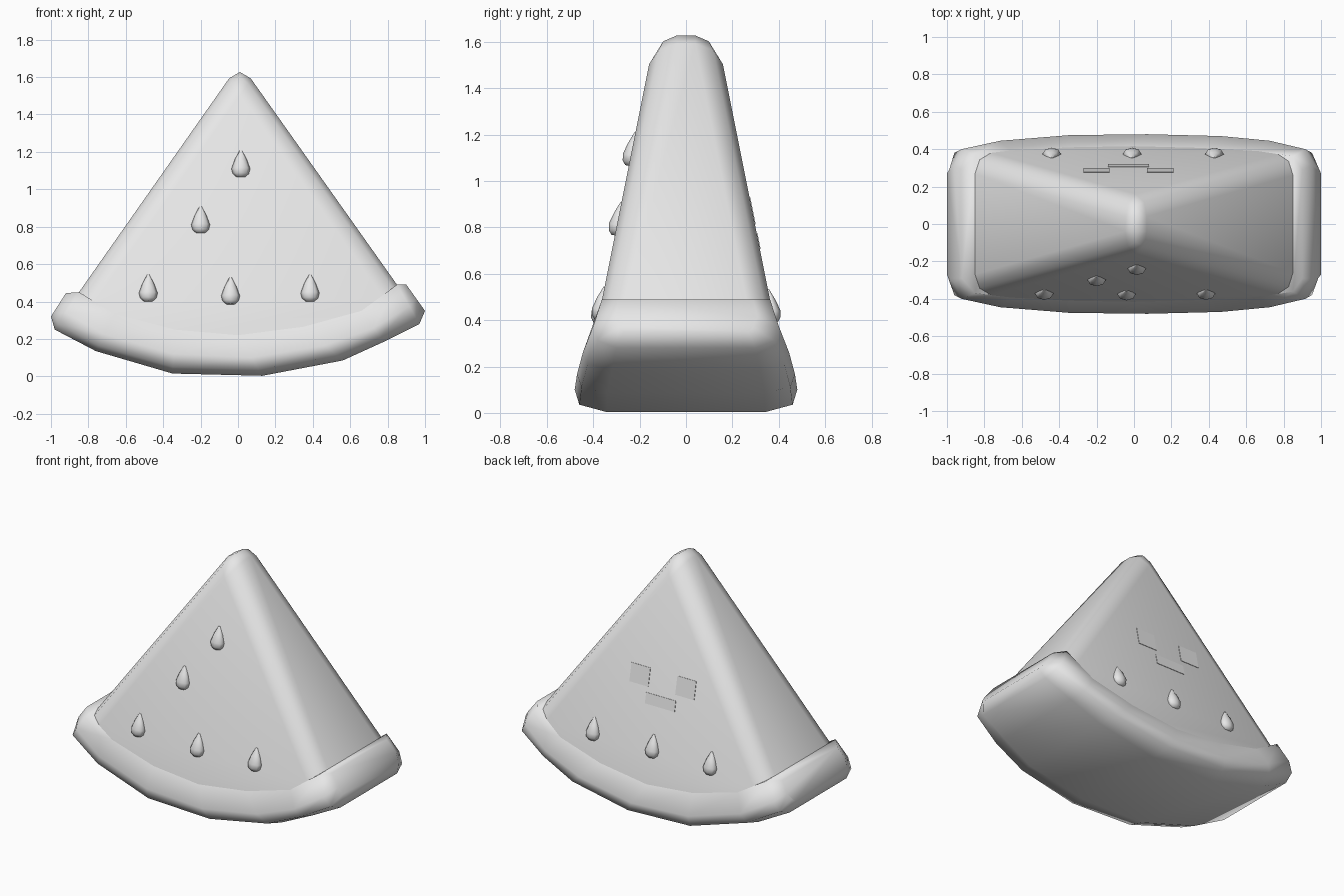
import bpy, bmesh, math
from mathutils import Matrix, Vector

cube = bpy.data.objects.get("Cube")
if cube:
    bpy.data.objects.remove(cube, do_unlink=True)

grey = bpy.data.materials.new("light_grey")
grey.use_nodes = True
grey.diffuse_color = (0.8, 0.8, 0.8, 1)
grey.node_tree.nodes["Principled BSDF"].inputs["Base Color"].default_value = (0.8, 0.8, 0.8, 1)


def half_depth(z):
    """Half thickness of the tapering wedge at height z."""
    return 0.16 + 0.2 * (1.5 - z)


def finish(name, bm, angle=60):
    bmesh.ops.recalc_face_normals(bm, faces=bm.faces)
    mesh = bpy.data.meshes.new(name)
    bm.to_mesh(mesh)
    bm.free()
    mesh.materials.append(grey)
    obj = bpy.data.objects.new(name, mesh)
    bpy.context.collection.objects.link(obj)
    bpy.ops.object.select_all(action='DESELECT')
    obj.select_set(True)
    bpy.context.view_layer.objects.active = obj
    bpy.ops.object.shade_smooth_by_angle(angle=math.radians(angle))
    return obj


def loft(bm, rings):
    """Skin closed rings of points and cap both ends."""
    loops = [[bm.verts.new(p) for p in ring] for ring in rings]
    n = len(loops[0])
    for a, b in zip(loops, loops[1:]):
        for i in range(n):
            j = (i + 1) % n
            bm.faces.new((a[i], a[j], b[j], b[i]))
    bm.faces.new(loops[0])
    bm.faces.new(loops[-1])


# Flesh: tapered triangular wedge with rounded long edges and tip
outline = [(0.01, 1.675), (-0.85, 0.45), (-0.66, 0.28), (-0.34, 0.18), (0, 0.15),
           (0.35, 0.19), (0.66, 0.29), (0.85, 0.49)]
bm = bmesh.new()
loft(bm, [[(x, s * half_depth(z), z) for x, z in outline] for s in (-1, 1)])
bm.verts.ensure_lookup_table()
n = len(outline)
pairs = [(0, n), (0, 1), (0, n - 1), (n, n + 1), (n, 2 * n - 1)]
edges = [bm.edges.get((bm.verts[a], bm.verts[b])) for a, b in pairs]
bmesh.ops.bevel(bm, geom=edges, offset=0.1, segments=2, profile=0.5, affect='EDGES')
finish("flesh", bm)

# Rind: bulging section swept along the curved base, with shrunken end caps
# each station: inner x, inner z, outer x, outer z, widest y, bottom y
stations = [(-0.85, 0.45, -0.98, 0.25, 0.40, 0.30),
            (-0.66, 0.335, -0.76, 0.135, 0.445, 0.32),
            (-0.34, 0.25, -0.35, 0.015, 0.475, 0.34),
            (0.0, 0.22, 0.13, 0.003, 0.48, 0.34),
            (0.35, 0.265, 0.56, 0.085, 0.47, 0.34),
            (0.66, 0.35, 0.78, 0.185, 0.445, 0.32),
            (0.85, 0.49, 0.97, 0.28, 0.40, 0.30)]


def section(ix, iz, ox, oz, wide, low, top=None):
    top = half_depth(iz) if top is None else top
    half = [(0, top), (0.55, wide), (0.85, wide - 0.02), (1, low)]
    ring = half + [(t, -y) for t, y in reversed(half)]
    return [(ix + (ox - ix) * t, y, iz + (oz - iz) * t) for t, y in ring]


rings = [section(*s) for s in stations]
rings.insert(0, section(-0.92, 0.445, -1.0, 0.32, 0.31, 0.27, 0.29))
rings.append(section(0.9, 0.49, 1.0, 0.35, 0.31, 0.27, 0.29))
bm = bmesh.new()
loft(bm, rings)
finish("rind", bm)


def place(obj, x, z, side):
    """Lay a part on the sloping front (-1) or back (1) face."""
    tilt = Matrix.Rotation(side * math.atan(0.2), 4, 'X')
    obj.matrix_world = Matrix.Translation((x, side * half_depth(z), z)) @ tilt


# Seeds: flattened teardrops
def seed(name, x, z, side):
    profile = [(0.08, 0.006), (0.03, 0.032), (-0.02, 0.05), (-0.048, 0.043), (-0.066, 0.022)]
    bm = bmesh.new()
    loft(bm, [[(r * math.cos(a * math.tau / 8), 0.7 * r * math.sin(a * math.tau / 8), h)
               for a in range(8)] for h, r in profile])
    place(finish(name, bm), x, z, side)


for i, (x, z) in enumerate([(0.015, 1.13), (-0.2, 0.83), (-0.48, 0.465),
                            (-0.04, 0.45), (0.385, 0.465)]):
    seed(f"front_seed_{i + 1}", x, z, -1)
for i, x in enumerate((-0.44, -0.01, 0.43)):
    seed(f"back_seed_{i + 1}", x, 0.455, 1)


# Face on the back: thin plates
def plate(name, x, z, w, h):
    bm = bmesh.new()
    bmesh.ops.create_cube(bm, size=1)
    bmesh.ops.scale(bm, vec=Vector((w, 0.006, h)), verts=bm.verts)
    place(finish(name, bm, 30), x, z, 1)


plate("right_eye", -0.2, 0.87, 0.14, 0.12)
plate("left_eye", 0.14, 0.87, 0.14, 0.12)
plate("mouth", -0.03, 0.74, 0.22, 0.07)
